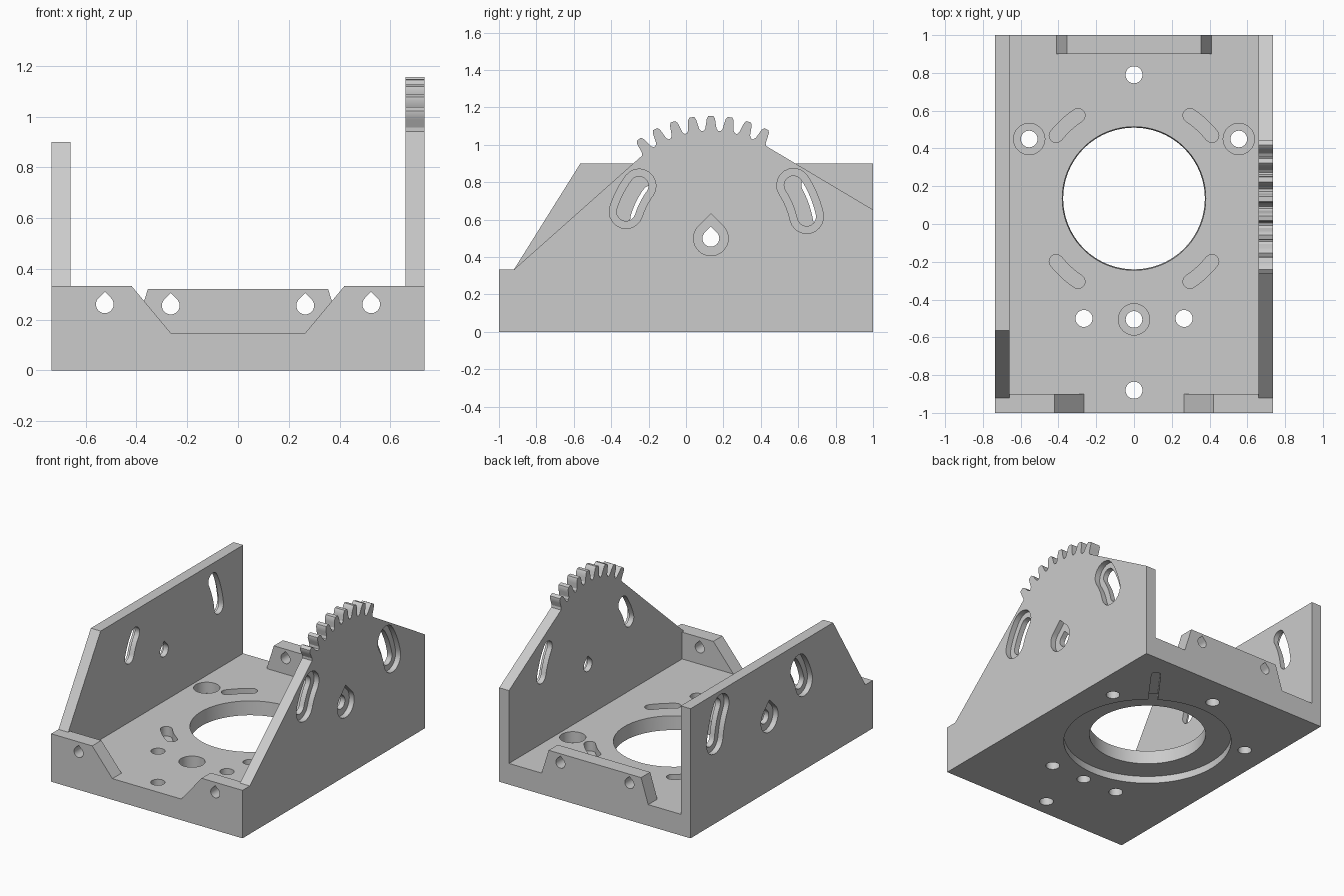
import bpy
import bmesh
from math import sin, cos, radians, sqrt

cube = bpy.data.objects.get("Cube")
if cube:
    bpy.data.objects.remove(cube, do_unlink=True)

grey = bpy.data.materials.new("light_grey")
grey.use_nodes = True
grey.diffuse_color = (0.6, 0.6, 0.6, 1)
grey.node_tree.nodes["Principled BSDF"].inputs["Base Color"].default_value = (0.6, 0.6, 0.6, 1)

HALF_W, INNER, FLOOR, RIM = 0.735, 0.66, 0.147, 0.333
PIVOT = (0.133, 0.5)      # gear centre as (y, z)
BORE = (0, 0.135)         # large floor opening as (x, y)


def prism(name, points, axis, lo, hi, taper=1.0, centre=(0, 0)):
    """Extrude a 2D outline along an axis; taper scales the low end."""
    place = {"x": lambda u, v, w: (w, u, v),
             "y": lambda u, v, w: (u, w, v),
             "z": lambda u, v, w: (u, v, w)}[axis]
    cu, cv = centre
    bm = bmesh.new()
    low = [bm.verts.new(place(cu + (u - cu) * taper, cv + (v - cv) * taper, lo)) for u, v in points]
    high = [bm.verts.new(place(u, v, hi)) for u, v in points]
    bm.faces.new(low)
    bm.faces.new(high)
    n = len(points)
    for i in range(n):
        j = (i + 1) % n
        bm.faces.new((low[i], low[j], high[j], high[i]))
    bmesh.ops.recalc_face_normals(bm, faces=bm.faces)
    mesh = bpy.data.meshes.new(name)
    bm.to_mesh(mesh)
    bm.free()
    mesh.materials.append(grey)
    obj = bpy.data.objects.new(name, mesh)
    bpy.context.scene.collection.objects.link(obj)
    return obj


def arc(centre, r, a0, a1, n):
    steps = [radians(a0 + (a1 - a0) * i / n) for i in range(n + 1)]
    return [(centre[0] + r * cos(a), centre[1] + r * sin(a)) for a in steps]


def circle(centre, r, n=32):
    return arc(centre, r, 0, 360, n)[:-1]


def teardrop(centre, r):
    return arc(centre, r, 135, 405, 24) + [(centre[0], centre[1] + r * sqrt(2))]


def arc_slot(centre, r, a0, a1, w):
    """Round-ended slot following an arc."""
    start, end = arc(centre, r, a0, a1, 1)
    return (arc(centre, r + w, a0, a1, 10) + arc(end, w, a1, a1 + 180, 10)[1:-1]
            + arc(centre, r - w, a1, a0, 10) + arc(start, w, a0 + 180, a0 + 360, 10)[1:-1])


def combine(obj, tool, operation):
    mod = obj.modifiers.new("bool", "BOOLEAN")
    mod.operation = operation
    mod.solver = "EXACT"
    mod.object = tool
    tool.hide_render = True
    bpy.context.view_layer.update()
    graph = bpy.context.evaluated_depsgraph_get()
    mesh = bpy.data.meshes.new_from_object(obj.evaluated_get(graph))
    obj.modifiers.clear()
    obj.data = mesh
    bpy.data.objects.remove(tool, do_unlink=True)


def add(obj, *args):
    combine(obj, prism("addition", *args), "UNION")


def cut(obj, *args):
    combine(obj, prism("cutter", *args), "DIFFERENCE")


# Base plate
body = prism("bracket_body", [(-HALF_W, -1), (HALF_W, -1), (HALF_W, 1), (-HALF_W, 1)], "z", 0, FLOOR)

# Front wall with a wide sloped notch
add(body, [(-HALF_W, 0), (HALF_W, 0), (HALF_W, RIM), (0.42, RIM), (0.265, FLOOR),
           (-0.265, FLOOR), (-0.42, RIM), (-HALF_W, RIM)], "y", -1, -0.9)

# Back lip
add(body, [(-0.41, 0), (0.41, 0), (0.41, FLOOR), (0.355, 0.32),
           (-0.355, 0.32), (-0.41, FLOOR)], "y", 0.9, 1)

# Plain side wall
add(body, [(-0.92, 0), (-0.92, RIM), (-0.565, 0.9), (1, 0.9), (1, 0)], "x", -HALF_W, -INNER)

# Geared side wall
gear = []
for k in range(-4, 4):
    for da, r in ((-3.9, 0.575), (-2.9, 0.588), (-2.3, 0.62), (-1.9, 0.642), (-1.1, 0.655),
                  (1.1, 0.655), (1.9, 0.642), (2.3, 0.62), (2.9, 0.588), (3.9, 0.575)):
        a = radians(9 * k + da)
        gear.append((PIVOT[0] + r * sin(a), PIVOT[1] + r * cos(a)))
add(body, [(-0.92, 0), (-0.92, RIM)] + gear + [(1, 0.653), (1, 0)], "x", INNER, HALF_W)

# Curved slots and pivot holes in the side walls, recessed on the outside
wall_slots = {1: ((0.475, 143.8, 162.6), (0.525, 12.7, 32.7)),
              -1: ((0.395, 144, 165), (0.605, 7, 28))}
for side, slots in wall_slots.items():
    through = sorted((side * 0.6, side * 0.8))
    recess = sorted((side * 0.697, side * 0.8))
    for r, a0, a1 in slots:
        cut(body, arc_slot(PIVOT, r, a0, a1, 0.05), "x", *through)
        cut(body, arc_slot(PIVOT, r, a0, a1, 0.09), "x", *recess)
    cut(body, teardrop(PIVOT, 0.045), "x", *through)
    cut(body, teardrop(PIVOT, 0.093), "x", *recess)

# Teardrop holes in the front wall and back lip
for side in (-1, 1):
    cut(body, teardrop((side * 0.525, 0.26), 0.035), "y", -1.1, -0.8)
    cut(body, teardrop((side * 0.265, 0.255), 0.035), "y", 0.8, 1.1)

# Large opening, slightly narrower below, with a round recess underneath
cut(body, circle(BORE, 0.38, 96), "z", 0, FLOOR + 0.001, 0.98, BORE)
cut(body, circle(BORE, 0.54, 96), "z", -0.1, 0.05)

# Cable groove on the underside
cut(body, arc((0.51, 0.83), 0.03, -36, 144, 10) + [(0.2, 0.46), (0.25, 0.424)], "z", -0.1, 0.045)

# Floor screw holes, three of them counterbored
for x, y in ((0, 0.79), (0, -0.88), (0.265, -0.5), (-0.265, -0.5)):
    cut(body, circle((x, y), 0.045), "z", -0.1, 0.3)
for spot in ((0.555, 0.45), (-0.555, 0.45), (0, -0.505)):
    cut(body, circle(spot, 0.044), "z", -0.1, 0.3)
    cut(body, circle(spot, 0.083), "z", 0.07, 0.3)

# Blind curved slots around the opening
for mid in (47.5, 132.5, 227.5, 312.5):
    cut(body, arc_slot(BORE, 0.53, mid - 8.5, mid + 8.5, 0.037), "z", 0.08, 0.3)

# Smooth curved walls, keep edges crisp
bpy.ops.object.select_all(action="DESELECT")
body.select_set(True)
bpy.context.view_layer.objects.active = body
bpy.ops.object.shade_smooth_by_angle(angle=radians(25))
